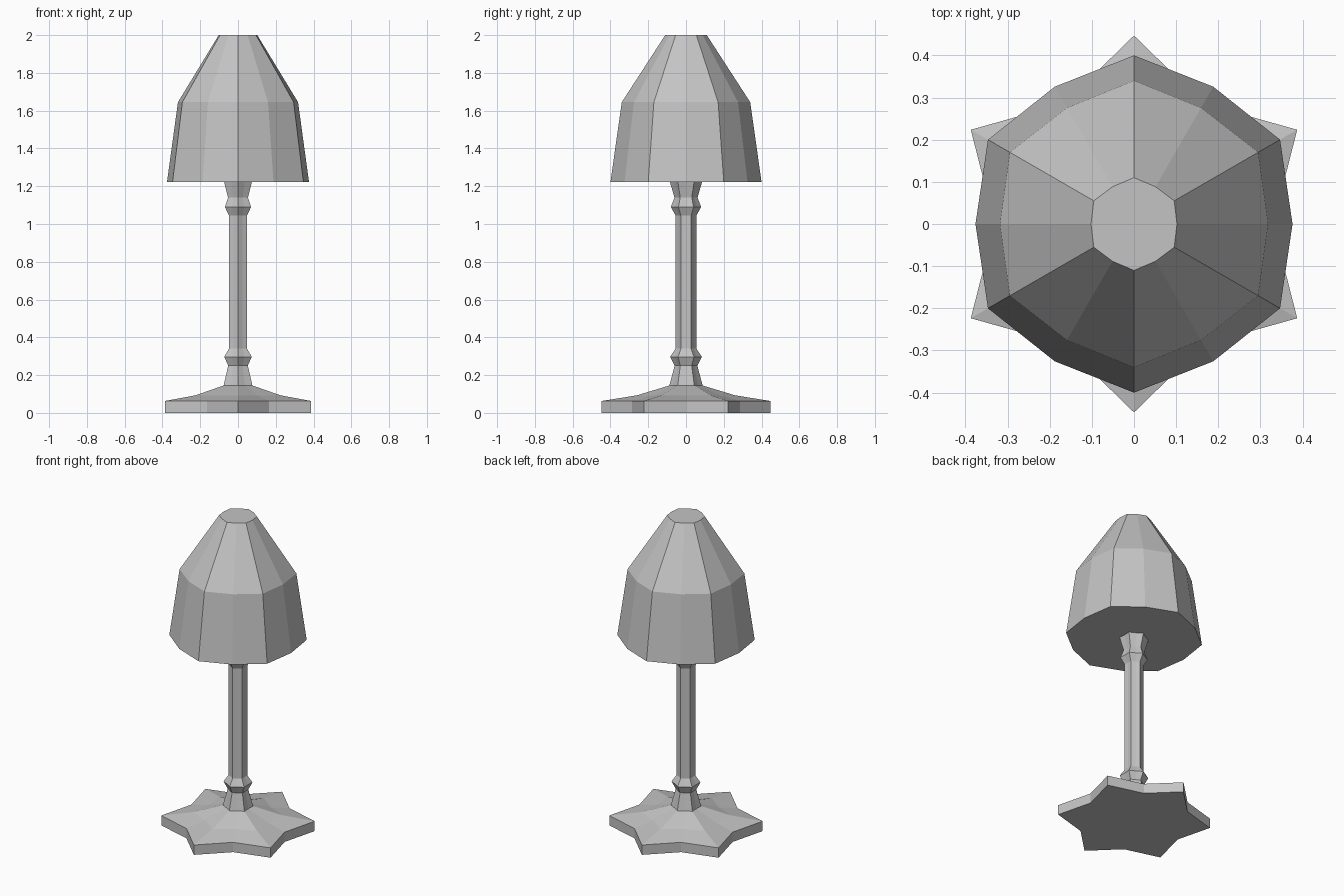
import bpy
import bmesh
from math import sin, cos, pi

cube = bpy.data.objects.get("Cube")
if cube:
    bpy.data.objects.remove(cube, do_unlink=True)

# One plain grey for the whole lamp
grey = bpy.data.materials.new("plain_grey")
grey.use_nodes = True
colour = (0.55, 0.55, 0.55, 1)
grey.diffuse_color = colour
grey.node_tree.nodes["Principled BSDF"].inputs["Base Color"].default_value = colour


def star_lathe(name, profile):
    """Loft six-pointed rings given as (tip radius, valley radius, height)."""
    bm = bmesh.new()
    rings = []
    for tip, valley, z in profile:
        ring = []
        for i in range(12):
            r = tip if i % 2 else valley
            a = i * pi / 6
            ring.append(bm.verts.new((r * cos(a), r * sin(a), z)))
        rings.append(ring)
    for low, high in zip(rings, rings[1:]):
        for i in range(12):
            j = (i + 1) % 12
            bm.faces.new((low[i], low[j], high[j], high[i]))
    bm.faces.new(rings[0][::-1])
    bm.faces.new(rings[-1])
    mesh = bpy.data.meshes.new(name)
    bm.to_mesh(mesh)
    bm.free()
    mesh.materials.append(grey)
    obj = bpy.data.objects.new(name, mesh)
    bpy.context.collection.objects.link(obj)
    return obj


# Star-shaped foot with a shallow rise to the stem
star_lathe("base", [
    (0.447, 0.33, 0), (0.447, 0.33, 0.063),
    (0.26, 0.21, 0.093), (0.088, 0.074, 0.145),
])

# Fluted stem with a collar near each end
star_lathe("stem", [
    (0.088, 0.074, 0.145), (0.06, 0.05, 0.25), (0.084, 0.07, 0.297),
    (0.055, 0.046, 0.34), (0.055, 0.046, 1.045), (0.08, 0.067, 1.09),
    (0.061, 0.051, 1.14), (0.085, 0.071, 1.222),
])

# Closed faceted shade
star_lathe("shade", [
    (0.40, 0.376, 1.222), (0.34, 0.318, 1.645), (0.11, 0.102, 2.0),
])
